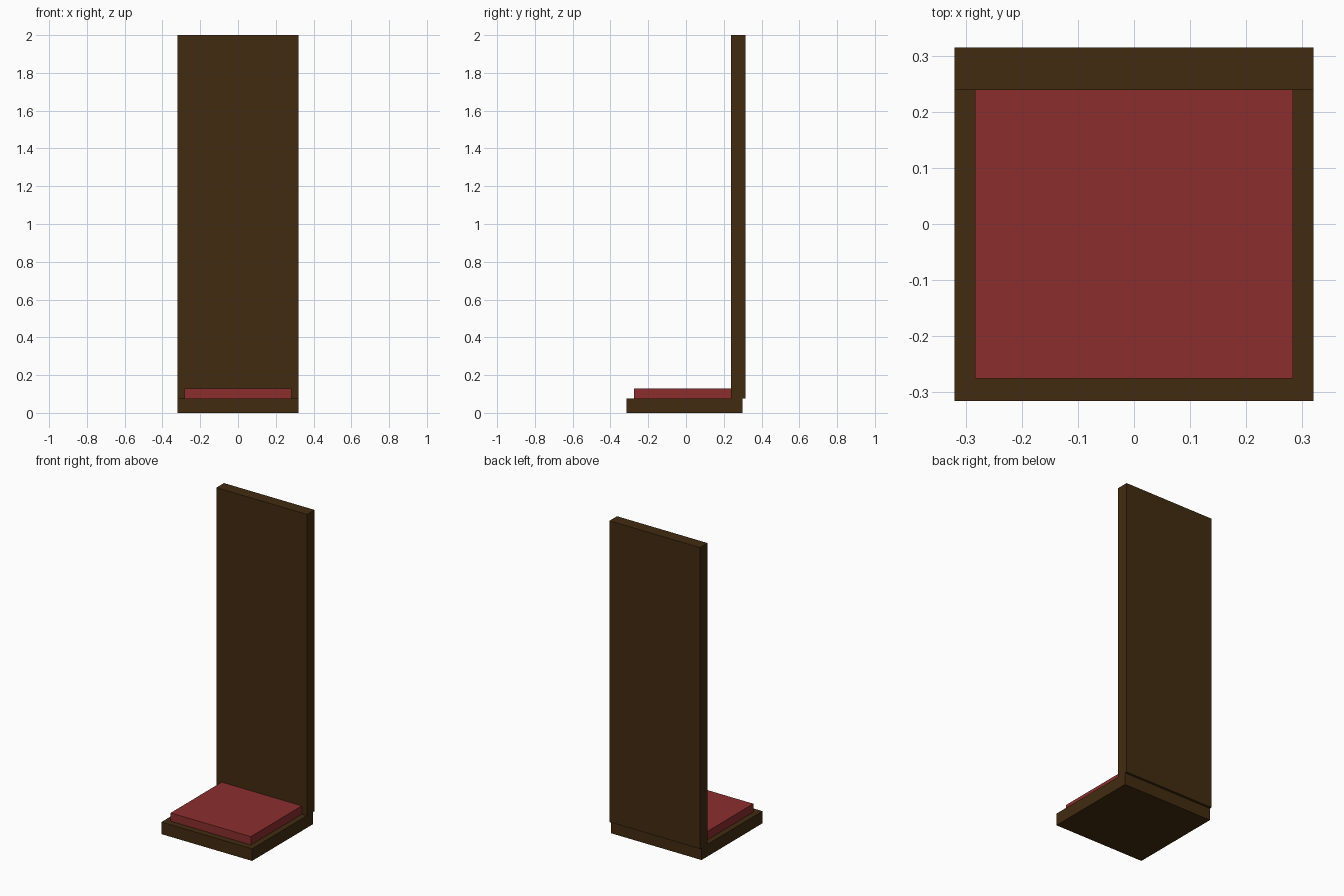
import bpy
import bmesh
from mathutils import Vector

if "Cube" in bpy.data.objects:
    bpy.data.objects.remove(bpy.data.objects["Cube"])


def material(name, color):
    m = bpy.data.materials.new(name)
    m.diffuse_color = (*color, 1.0)
    m.use_nodes = True
    m.node_tree.nodes["Principled BSDF"].inputs["Base Color"].default_value = m.diffuse_color
    return m


def box(name, low, high, mat):
    """Axis-aligned box between two corners."""
    low, high = Vector(low), Vector(high)
    bm = bmesh.new()
    bmesh.ops.create_cube(bm, size=1.0)
    bmesh.ops.scale(bm, vec=high - low, verts=bm.verts)
    bmesh.ops.translate(bm, vec=(low + high) / 2, verts=bm.verts)
    mesh = bpy.data.meshes.new(name)
    bm.to_mesh(mesh)
    bm.free()
    mesh.materials.append(mat)
    obj = bpy.data.objects.new(name, mesh)
    bpy.context.collection.objects.link(obj)
    return obj


wood = material("dark_wood", (0.054, 0.024, 0.005))
fabric = material("red_fabric", (0.258, 0.027, 0.027))

half_w = 0.32    # half width of the frame
seat_top = 0.077

# Seat board, set in slightly from the rear face of the backrest
box("seat_base", (-half_w, -0.315, 0), (half_w, 0.30, seat_top), wood)
# Tall backrest standing on the rear edge of the seat board
box("backrest", (-half_w, 0.239, seat_top), (half_w, 0.315, 2.0), wood)
# Cushion resting on the board against the backrest
box("cushion", (-0.283, -0.275, seat_top), (0.283, 0.239, 0.13), fabric)
